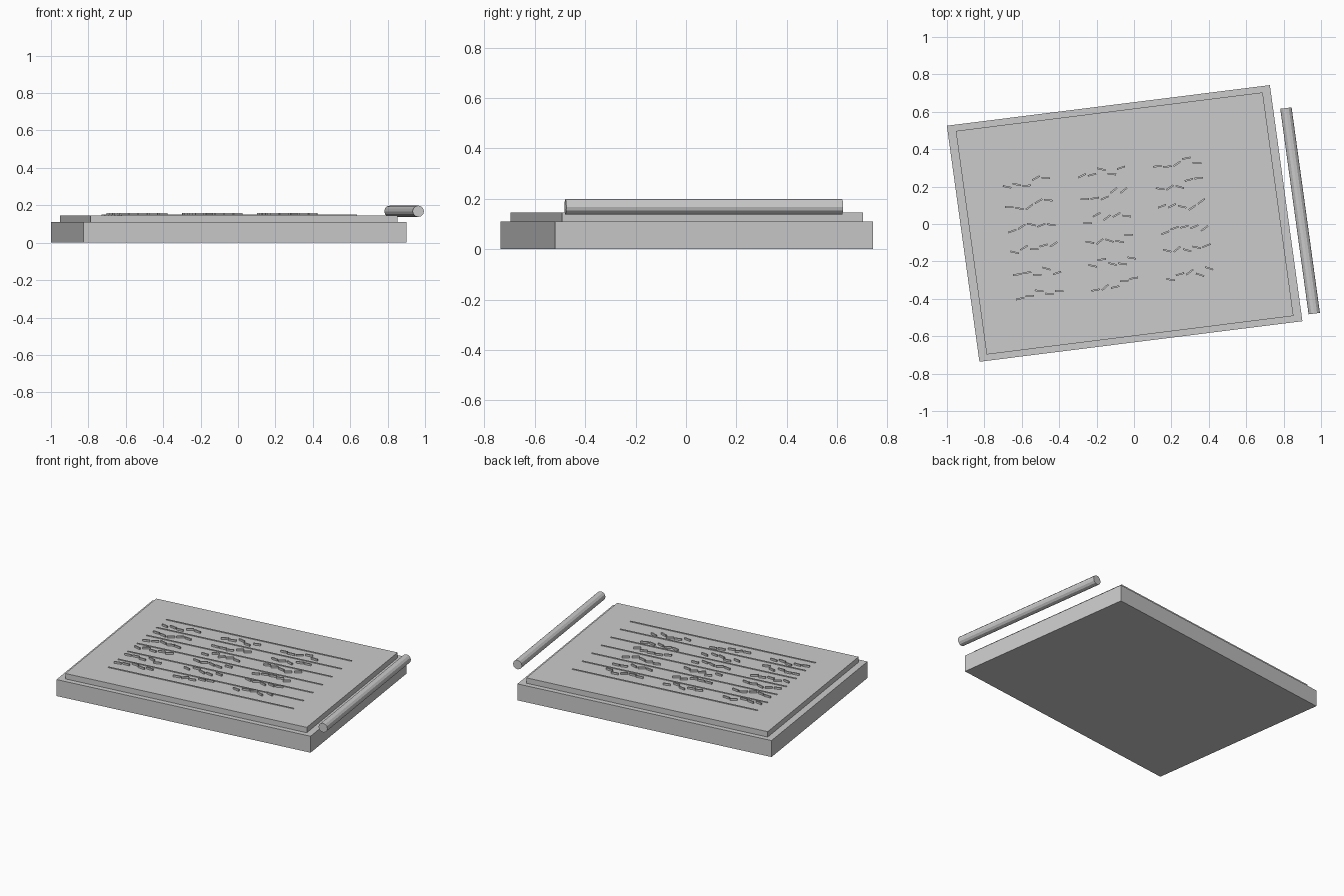
import bpy, bmesh, math, random
from mathutils import Matrix, Vector

if "Cube" in bpy.data.objects:
    bpy.data.objects.remove(bpy.data.objects["Cube"])
random.seed(4)


def material(name, value):
    m = bpy.data.materials.new(name)
    m.use_nodes = True
    colour = (value, value, value, 1)
    m.diffuse_color = colour
    m.node_tree.nodes["Principled BSDF"].inputs["Base Color"].default_value = colour
    return m


CLAY = material("clay grey", 0.6)

# Slightly skewed frame of the tablet: across, up the page, vertical
ACROSS = Vector((1.727, 0.217, 0))
UP = Vector((-0.174, 1.262, 0))
WIDTH, HEIGHT = ACROSS.length, UP.length
FRAME = Matrix((ACROSS / WIDTH, UP / HEIGHT, (0, 0, 1))).transposed().to_4x4()
FRAME.translation = (-0.05, 0.003, 0)
TO_LOCAL = FRAME.inverted()


def local(x, y):
    return TO_LOCAL @ Vector((x, y, 0))


def add_box(bm, x, y, z0, z1, w, h, turn=0):
    mat = (Matrix.Translation((x, y, (z0 + z1) / 2)) @ Matrix.Rotation(turn, 4, "Z")
           @ Matrix.Diagonal((w, h, z1 - z0, 1)))
    bmesh.ops.create_cube(bm, size=1, matrix=mat)


def finish(bm, name):
    bm.transform(FRAME)
    mesh = bpy.data.meshes.new(name)
    bm.to_mesh(mesh)
    bm.free()
    mesh.materials.append(CLAY)
    ob = bpy.data.objects.new(name, mesh)
    bpy.context.collection.objects.link(ob)
    return ob


# Tablet: base slab and raised writing face
TOP = 0.146
bm = bmesh.new()
add_box(bm, 0, 0, 0, 0.11, WIDTH, HEIGHT)
finish(bm, "tablet_base")
bm = bmesh.new()
add_box(bm, 0, 0, 0.11, TOP, WIDTH * 0.95, HEIGHT * 0.947)
finish(bm, "writing_face")

# Seven ruled lines
first = local(-0.10, 0.363)
last = local(0.006, -0.397)
bm = bmesh.new()
for i in range(7):
    p = first.lerp(last, i / 6)
    add_box(bm, p.x, p.y, TOP - 0.002, TOP + 0.004, 1.27, 0.008)
finish(bm, "ruled_lines")

# Wedge marks: three groups of five strokes between each pair of lines
bm = bmesh.new()
for column in range(3):
    start = local(-0.575 + 0.402 * column, 0.222 + 0.055 * column)
    end = local(-0.505 + 0.402 * column, -0.377 + 0.055 * column)
    for row in range(6):
        c = start.lerp(end, row / 5)
        for k in range(5):
            add_box(bm, c.x + 0.053 * (k - 2), c.y + random.uniform(-0.02, 0.02),
                    TOP - 0.002, TOP + 0.012, 0.046, 0.009, random.uniform(-0.45, 0.6))
finish(bm, "wedge_marks")

# Stylus lying beside the tablet
tip, tail = local(0.813, 0.62), local(0.963, -0.479)
middle = (tip + tail) / 2
bm = bmesh.new()
bmesh.ops.create_cone(bm, cap_ends=True, segments=12, radius1=0.0305, radius2=0.0305,
                      depth=(tip - tail).length,
                      matrix=Matrix.Translation((middle.x, middle.y, 0.168))
                      @ Matrix.Rotation(math.pi / 2, 4, "X"))
finish(bm, "stylus")
